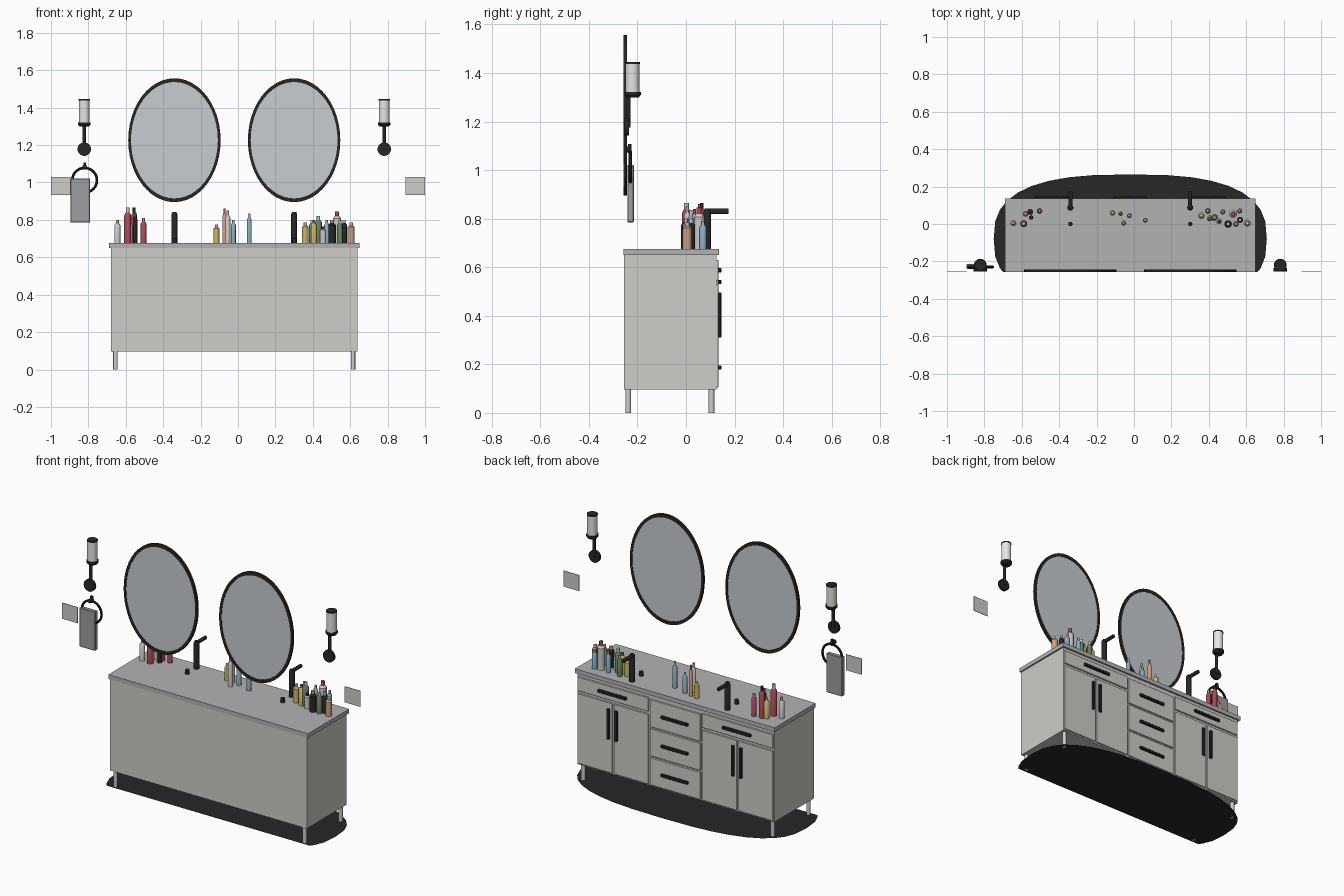
import bpy, bmesh, math
from mathutils import Matrix, Vector

if "Cube" in bpy.data.objects:
    bpy.data.objects.remove(bpy.data.objects["Cube"])

_mats = {}
def paint(ob, rgb):
    if rgb:
        if rgb not in _mats:
            m = bpy.data.materials.new("paint_%d" % len(_mats))
            m.diffuse_color = (*rgb, 1)
            m.use_nodes = True
            m.node_tree.nodes["Principled BSDF"].inputs["Base Color"].default_value = m.diffuse_color
            _mats[rgb] = m
        ob.data.materials.append(_mats[rgb])

def finish(name, bm, rgb=None, smooth=False):
    bmesh.ops.remove_doubles(bm, verts=bm.verts, dist=1e-6)
    bmesh.ops.recalc_face_normals(bm, faces=bm.faces)
    me = bpy.data.meshes.new(name)
    bm.to_mesh(me)
    bm.free()
    ob = bpy.data.objects.new(name, me)
    bpy.context.collection.objects.link(ob)
    paint(ob, rgb)
    if smooth:
        bpy.ops.object.select_all(action='DESELECT')
        ob.select_set(True)
        bpy.context.view_layer.objects.active = ob
        bpy.ops.object.shade_smooth_by_angle(angle=math.radians(35))
    return ob

def box(name, x, y, z, rgb=None, bevel=0):
    """Box from (min, max) pairs."""
    bm = bmesh.new()
    size = [b - a for a, b in (x, y, z)]
    mid = [(a + b) / 2 for a, b in (x, y, z)]
    bmesh.ops.create_cube(bm, size=1, matrix=Matrix.Translation(mid) @ Matrix.Diagonal((*size, 1)))
    if bevel:
        bmesh.ops.bevel(bm, geom=bm.edges[:], offset=bevel, segments=1, affect='EDGES', profile=0.5)
    return finish(name, bm, rgb)

def lathe(name, profile, loc, rgb=None, seg=16, axis='Z', scale=(1, 1, 1)):
    """Spin (radius, height) points around an axis."""
    bm = bmesh.new()
    vs = [bm.verts.new((r, 0, h)) for r, h in profile]
    es = [bm.edges.new(p) for p in zip(vs, vs[1:])]
    bmesh.ops.spin(bm, geom=vs + es, cent=(0, 0, 0), axis=(0, 0, 1),
                   angle=2 * math.pi, steps=seg, use_merge=True)
    rot = Matrix.Rotation(-math.pi / 2, 4, 'X') if axis == 'Y' else Matrix()
    bm.transform(Matrix.Translation(loc) @ Matrix.Diagonal((*scale, 1)) @ rot)
    return finish(name, bm, rgb, True)

def rod(name, r, length, loc, rgb=None, seg=16, axis='Z'):
    return lathe(name, [(0, 0), (r, 0), (r, length), (0, length)], loc, rgb, seg, axis)

BLACK = (0.02, 0.02, 0.022)
CAB = (0.62, 0.61, 0.58)
STONE = (0.45, 0.45, 0.45)
GLASS = (0.58, 0.61, 0.63)
CX = -0.02

# Cabinet carcass, counter and legs
box("cabinet_body", (-0.68, 0.64), (-0.255, 0.125), (0.097, 0.65), CAB)
box("countertop", (-0.69, 0.65), (-0.257, 0.136), (0.65, 0.676), STONE)
for x in (-0.655, 0.615):
    for y in (-0.238, 0.105):
        rod("leg", 0.012, 0.1, (x, y, 0), CAB)

# Drawer fronts, doors and bar handles on the +y face
FACE = (0.12, 0.133)
def front(name, x, z):
    g = 0.005
    box(name, (x[0] + g, x[1] - g), FACE, (z[0] + g, z[1] - g), CAB, 0.002)

def handle(x, z, w, h):
    box("handle", (x - w / 2, x + w / 2), (0.132, 0.146), (z - h / 2, z + h / 2), BLACK, 0.003)

for i in range(3):
    z0 = 0.1 + i * 0.176
    front("middle_drawer", (CX - 0.175, CX + 0.175), (z0, z0 + 0.176))
    handle(CX, z0 + 0.087, 0.18, 0.018)
for s in (-1, 1):
    a, m, b = (CX + s * d for d in (0.175, 0.4175, 0.66))
    front("side_drawer", sorted((a, b)), (0.54, 0.635))
    handle(m, 0.587, 0.19, 0.018)
    for p, q, k in ((a, m, -s), (m, b, s)):
        front("door", sorted((p, q)), (0.1, 0.535))
        handle(m + k * 0.026, 0.403, 0.018, 0.185)

# Mirrors, faucets and tap handles
for x in (CX - 0.32, CX + 0.32):
    loc = (x, -0.25, 1.226)
    oval = (0.247, 1, 0.331)
    lathe("mirror_frame", [(0.94, -0.007), (1, -0.007), (1, 0.007), (0.94, 0.007), (0.94, -0.007)],
          loc, BLACK, 48, 'Y', oval)
    lathe("mirror_glass", [(0, -0.004), (0.95, -0.004), (0.95, 0.004), (0, 0.004)],
          loc, GLASS, 48, 'Y', oval)
    lathe("faucet_post", [(0, 0), (0.016, 0), (0.016, 0.155), (0.011, 0.168), (0, 0.168)],
          (x, 0.088, 0.674), BLACK)
    rod("faucet_spout", 0.011, 0.092, (x, 0.083, 0.83), BLACK, axis='Y')
    rod("tap_handle", 0.012, 0.028, (x, 0.0, 0.674), BLACK)

# Wall sconces and wall plates
for s in (-1, 1):
    x = CX + s * 0.802
    rod("sconce_disc", 0.036, 0.018, (x, -0.253, 1.178), BLACK, 24, 'Y')
    rod("sconce_arm", 0.009, 0.13, (x, -0.237, 1.175), BLACK)
    lathe("sconce_cup", [(0, 0), (0.026, 0), (0.034, 0.01), (0.034, 0.022), (0, 0.022)],
          (x, -0.22, 1.3), BLACK, 24)
    rod("sconce_shade", 0.029, 0.12, (x, -0.22, 1.32), (0.8, 0.79, 0.76), 24)
    rod("sconce_cap", 0.03, 0.008, (x, -0.22, 1.438), BLACK, 24)
    box("wall_plate", sorted((s * 0.895, s * 1.0)), (-0.257, -0.253), (0.932, 1.028), CAB)

# Towel ring with hanging towel
ring = [(0.066 + 0.007 * math.cos(t * math.pi / 4), 0.007 * math.sin(t * math.pi / 4)) for t in range(9)]
lathe("towel_ring", ring, (-0.82, -0.23, 1.012), BLACK, 32, 'Y')
rod("towel_ring_mount", 0.012, 0.03, (-0.82, -0.255, 1.085), BLACK, axis='Y')
box("towel_ring_hook", (-0.827, -0.813), (-0.238, -0.224), (1.07, 1.108), BLACK)
box("towel", (-0.895, -0.79), (-0.241, -0.215), (0.785, 1.022), (0.33, 0.34, 0.35), 0.003)

# Rug: rounded oval cut straight along the wall
bm = bmesh.new()
pts = []
for i in range(36):
    t = i * math.tau / 36
    c, d = math.cos(t), math.sin(t)
    pts.append(bm.verts.new((CX + 0.73 * math.copysign(abs(c) ** 0.74, c),
                             -0.08 + 0.345 * math.copysign(abs(d) ** 0.74, d), 0)))
bm.faces.new(pts)
bmesh.ops.bisect_plane(bm, geom=bm.verts[:] + bm.edges[:] + bm.faces[:], dist=1e-5,
                       plane_co=(0, -0.257, 0), plane_no=(0, 1, 0), clear_inner=True)
finish("rug", bm, BLACK)

# Bottles: x, y, top height, radius, body colour, cap colour
RED, YEL, BLU = (0.42, 0.07, 0.09), (0.62, 0.48, 0.13), (0.25, 0.43, 0.55)
GRN, PEA, WHT = (0.13, 0.22, 0.12), (0.62, 0.34, 0.23), (0.65, 0.65, 0.62)
bottles = [
    (-0.645, 0.005, 0.80, 0.016, WHT, YEL), (-0.59, 0.002, 0.865, 0.019, RED, WHT),
    (-0.58, 0.055, 0.80, 0.016, YEL, WHT), (-0.555, 0.065, 0.865, 0.016, RED, BLACK),
    (-0.55, 0.035, 0.84, 0.012, BLACK, RED), (-0.505, 0.07, 0.81, 0.015, RED, PEA),
    (-0.115, 0.06, 0.775, 0.015, YEL, WHT), (-0.072, 0.055, 0.86, 0.012, PEA, RED),
    (-0.055, 0.005, 0.85, 0.014, WHT, PEA), (-0.025, 0.045, 0.80, 0.013, BLU, WHT),
    (0.06, 0.02, 0.835, 0.013, BLU, WHT), (0.36, 0.045, 0.785, 0.018, YEL, WHT),
    (0.395, 0.07, 0.80, 0.015, GRN, WHT), (0.405, 0.03, 0.80, 0.016, YEL, GRN),
    (0.43, 0.035, 0.82, 0.018, GRN, WHT), (0.455, 0.015, 0.765, 0.016, WHT, BLACK),
    (0.475, 0.065, 0.80, 0.014, BLU, PEA), (0.503, 0.0, 0.80, 0.020, BLACK, YEL),
    (0.53, 0.055, 0.845, 0.022, WHT, RED), (0.545, 0.0, 0.80, 0.015, GRN, WHT),
    (0.565, 0.07, 0.79, 0.014, BLU, YEL), (0.567, 0.022, 0.80, 0.016, BLACK, WHT),
    (0.605, 0.005, 0.785, 0.019, PEA, WHT),
]
for x, y, top, r, body, cap in bottles:
    h = top - 0.675
    lathe("bottle_body", [(0, 0), (r, 0), (r, h * 0.78), (r * 0.55, h * 0.86), (0, h * 0.86)],
          (x, y, 0.675), body, 12)
    rod("bottle_cap", r * 0.5, h * 0.16, (x, y, 0.675 + h * 0.84), cap, 12)
